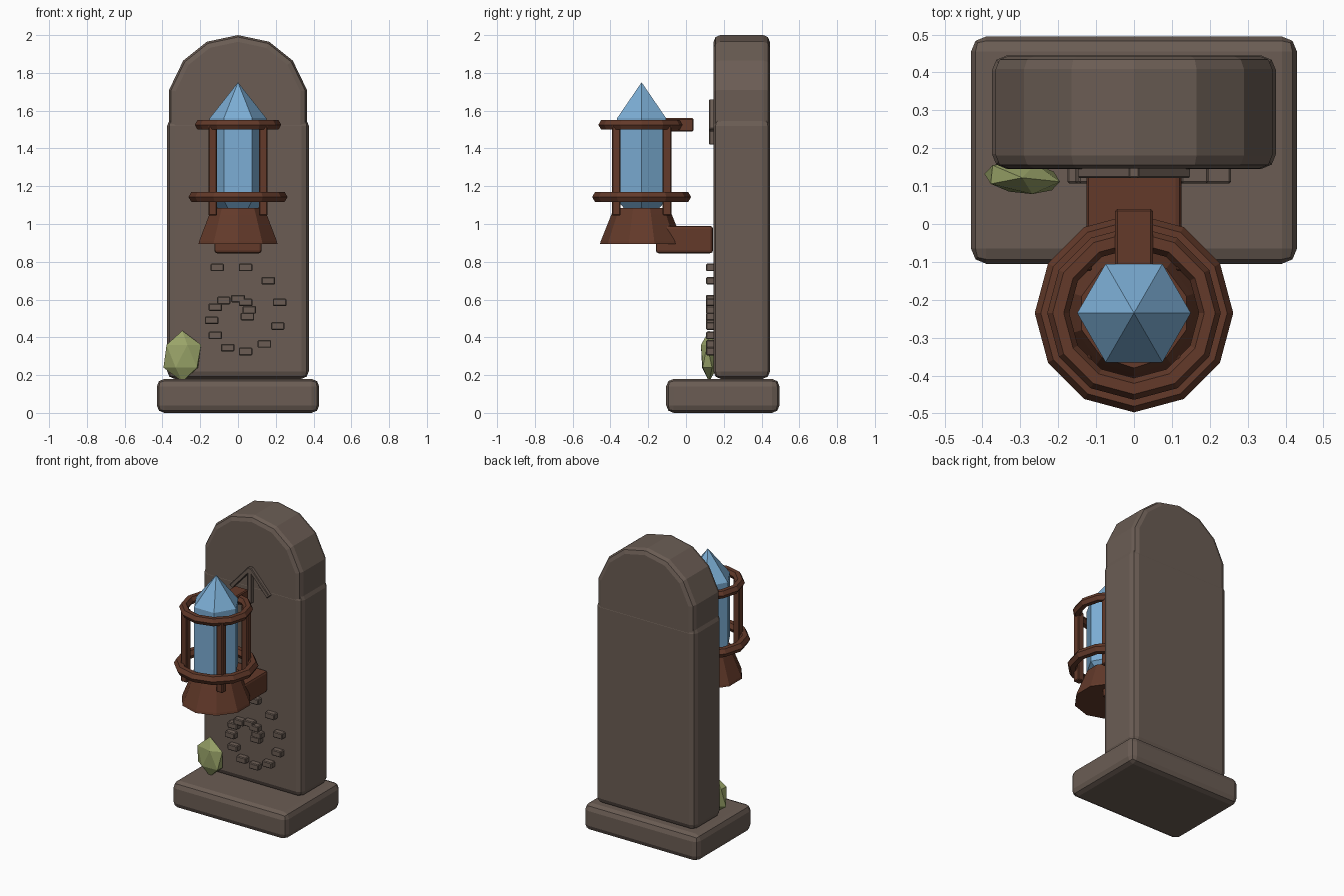
import bpy, bmesh, math
from mathutils import Vector

cube = bpy.data.objects.get("Cube")
if cube:
    bpy.data.objects.remove(cube)


def material(name, rgb):
    m = bpy.data.materials.new(name)
    m.use_nodes = True
    m.diffuse_color = (*rgb, 1)
    m.node_tree.nodes["Principled BSDF"].inputs["Base Color"].default_value = (*rgb, 1)
    return m


STONE = material("brown_stone", (0.145, 0.108, 0.088))
RUST = material("rusty_metal", (0.125, 0.042, 0.023))
CRYSTAL = material("blue_crystal", (0.20, 0.42, 0.66))
MOSS = material("moss_green", (0.32, 0.37, 0.14))


def finish(bm, name, mat, bevel=0, segments=1):
    """Turn a bmesh into a flat-shaded object, with optional bevelled rims."""
    bmesh.ops.recalc_face_normals(bm, faces=bm.faces)
    mesh = bpy.data.meshes.new(name)
    bm.to_mesh(mesh)
    bm.free()
    mesh.materials.append(mat)
    ob = bpy.data.objects.new(name, mesh)
    bpy.context.collection.objects.link(ob)
    if bevel:
        mod = ob.modifiers.new("Bevel", 'BEVEL')
        mod.width, mod.segments = bevel, segments
        mod.limit_method, mod.angle_limit = 'ANGLE', math.radians(60)
    return ob


def box(name, lo, hi, mat, bevel=0, segments=1):
    lo, hi = Vector(lo), Vector(hi)
    bm = bmesh.new()
    bmesh.ops.create_cube(bm, size=1)
    bmesh.ops.scale(bm, vec=hi - lo, verts=bm.verts)
    ob = finish(bm, name, mat, bevel, segments)
    ob.location = (lo + hi) / 2
    return ob


def lathe(name, profile, sides, mat, turn=0, closed=False):
    """Polygonal solid from (radius, height) points around the lantern axis."""
    bm = bmesh.new()
    rings = []
    for r, z in profile:
        angles = [turn + math.tau * i / sides for i in range(sides)]
        rings.append([bm.verts.new((r * math.sin(a), -r * math.cos(a), z)) for a in angles])
    pairs = list(zip(rings, rings[1:]))
    if closed:
        pairs.append((rings[-1], rings[0]))
    else:
        bm.faces.new(rings[0])
        bm.faces.new(rings[-1])
    for a, b in pairs:
        for i in range(sides):
            j = (i + 1) % sides
            bm.faces.new((a[i], a[j], b[j], b[i]))
    bmesh.ops.remove_doubles(bm, verts=bm.verts, dist=0.0005)
    ob = finish(bm, name, mat)
    ob.location.y = AXIS_Y
    return ob


def hoop(name, radius, thick, z):
    section = [(radius + thick * math.cos(k * math.tau / 6),
                z + thick * math.sin(k * math.tau / 6)) for k in range(6)]
    lathe(name, section, 12, RUST, closed=True)


AXIS_Y = -0.235

# Plinth and upright slab
box("plinth", (-0.43, -0.105, 0), (0.43, 0.495, 0.18), STONE, 0.04, 2)
box("slab", (-0.375, 0.145, 0.18), (0.375, 0.445, 1.56), STONE, 0.04, 2)

# Faceted arch crowning the slab
half = [(0.365, 1.45), (0.365, 1.71), (0.29, 1.865), (0.165, 1.965)]
outline = half + [(0, 2.0)] + [(-x, z) for x, z in reversed(half)]
bm = bmesh.new()
face = bm.faces.new([bm.verts.new((x, 0.146, z)) for x, z in outline])
out = bmesh.ops.extrude_face_region(bm, geom=[face])
bmesh.ops.translate(bm, vec=(0, 0.298, 0),
                    verts=[v for v in out["geom"] if isinstance(v, bmesh.types.BMVert)])
finish(bm, "slab_arch", STONE, 0.035, 2)

# Raised arrow carving behind the lantern
box("arrow_stem", (-0.015, 0.122, 1.42), (0.015, 0.16, 1.66), STONE, 0.004)
for side, label in ((1, "left"), (-1, "right")):
    barb = box("arrow_barb_" + label, (-0.105, 0.122, -0.014), (0.105, 0.16, 0.014), STONE, 0.004)
    barb.location = (side * 0.07, 0.141, 1.575)
    barb.rotation_euler.y = side * math.radians(48)

# Spiral of small raised stones
spiral = [(-.11, .77), (.04, .77), (.16, .7), (.22, .585), (.21, .46), (.14, .365),
          (.04, .325), (-.055, .345), (-.12, .41), (-.14, .49), (-.12, .56),
          (-.075, .595), (0, .605), (.04, .585), (.06, .545), (.05, .51)]
for x, z in spiral:
    box("spiral_stone", (x - 0.036, 0.107, z - 0.02), (x + 0.036, 0.16, z + 0.02), STONE, 0.005)

# Brackets
box("lower_bracket", (-0.125, -0.16, 0.845), (0.125, 0.143, 0.99), RUST, 0.015, 2)
box("upper_bracket", (-0.05, -0.12, 1.49), (0.05, 0.04, 1.56), RUST, 0.006)

# Lantern frame
lathe("lantern_foot", [(0.22, 0.895), (0.216, 0.91), (0.16, 1.05), (0.145, 1.085)], 10, RUST)
hoop("lower_hoop", 0.23, 0.032, 1.143)
hoop("upper_hoop", 0.20, 0.029, 1.525)
for sx in (-1, 1):
    for sy in (-1, 1):
        x, y = sx * 0.134, AXIS_Y + sy * 0.134
        box("lantern_post", (x - 0.023, y - 0.023, 1.045), (x + 0.023, y + 0.023, 1.53), RUST, 0.005)

# Hexagonal crystal with pointed ends
lathe("crystal", [(0, 0.98), (0.15, 1.125), (0.15, 1.56), (0, 1.75)], 6, CRYSTAL, math.radians(30))

# Moss clump
bm = bmesh.new()
bmesh.ops.create_icosphere(bm, subdivisions=1, radius=1)
bmesh.ops.scale(bm, vec=(0.112, 0.047, 0.135), verts=bm.verts)
moss = finish(bm, "moss_clump", MOSS)
moss.location = (-0.295, 0.122, 0.3)
moss.rotation_euler.z = math.radians(-6)
